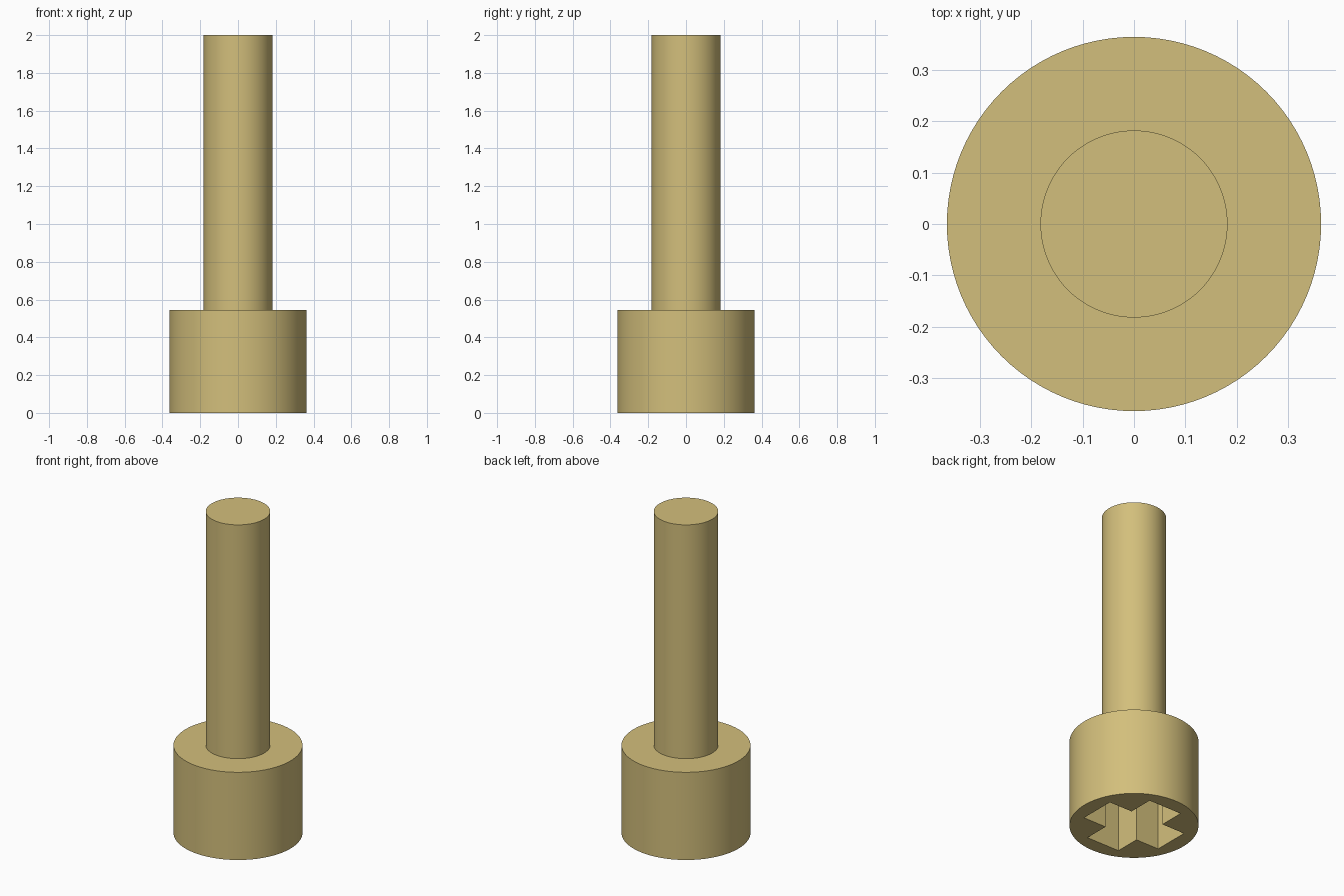
import bpy
import bmesh
import math

cube = bpy.data.objects.get("Cube")
if cube:
    bpy.data.objects.remove(cube, do_unlink=True)

# Proportions, in units of one eleventh
U = 1 / 11
HEAD_R, HEAD_H = 4 * U, 6 * U
SHAFT_R, TOTAL_H = 2 * U, 2.0
ARM_LEN, ARM_HALF, SOCKET_DEPTH = 3 * U, 1.25 * U, 4 * U

brass = bpy.data.materials.new("brass")
brass.use_nodes = True
colour = (0.65, 0.52, 0.20, 1)
brass.diffuse_color = colour
brass.node_tree.nodes["Principled BSDF"].inputs["Base Color"].default_value = colour


def prism(name, outline, z0, z1, open_bottom=False):
    """Extrude a flat outline from z0 up to z1."""
    bm = bmesh.new()
    base = bm.faces.new([bm.verts.new((x, y, z0)) for x, y in outline])
    top = bmesh.ops.extrude_face_region(bm, geom=[base], use_keep_orig=True)
    verts = [v for v in top["geom"] if isinstance(v, bmesh.types.BMVert)]
    bmesh.ops.translate(bm, verts=verts, vec=(0, 0, z1 - z0))
    bmesh.ops.recalc_face_normals(bm, faces=bm.faces[:])
    if open_bottom:
        bmesh.ops.delete(bm, geom=[base], context='FACES_ONLY')
    mesh = bpy.data.meshes.new(name)
    bm.to_mesh(mesh)
    bm.free()
    mesh.materials.append(brass)
    obj = bpy.data.objects.new(name, mesh)
    bpy.context.collection.objects.link(obj)
    return obj


def circle(radius, sides=96):
    return [(radius * math.cos(2 * math.pi * i / sides),
             radius * math.sin(2 * math.pi * i / sides)) for i in range(sides)]


def activate(obj):
    bpy.ops.object.select_all(action='DESELECT')
    obj.select_set(True)
    bpy.context.view_layer.objects.active = obj


# Wide head and the shaft standing on it
head = prism("head", circle(HEAD_R), 0, HEAD_H)
shaft = prism("shaft", circle(SHAFT_R), HEAD_H, TOTAL_H, open_bottom=True)

# Cross-shaped socket: one arm and notch repeated every quarter turn
cross = []
x, y = ARM_LEN, ARM_HALF
for _ in range(4):
    arm = [(ARM_LEN, -ARM_HALF), (ARM_LEN, ARM_HALF), (ARM_HALF, ARM_HALF)]
    for _turn in range(_):
        arm = [(-py, px) for px, py in arm]
    cross += arm
cutter = prism("socket_cutter", cross, -0.1, SOCKET_DEPTH)
cutter.hide_render = True

cut = head.modifiers.new("socket", 'BOOLEAN')
cut.operation = 'DIFFERENCE'
cut.solver = 'EXACT'
cut.object = cutter
activate(head)
bpy.ops.object.modifier_apply(modifier=cut.name)
bpy.data.objects.remove(cutter, do_unlink=True)

# Smooth round walls, crisp rims
for part in (head, shaft):
    activate(part)
    bpy.ops.object.shade_smooth_by_angle(angle=math.radians(30))
